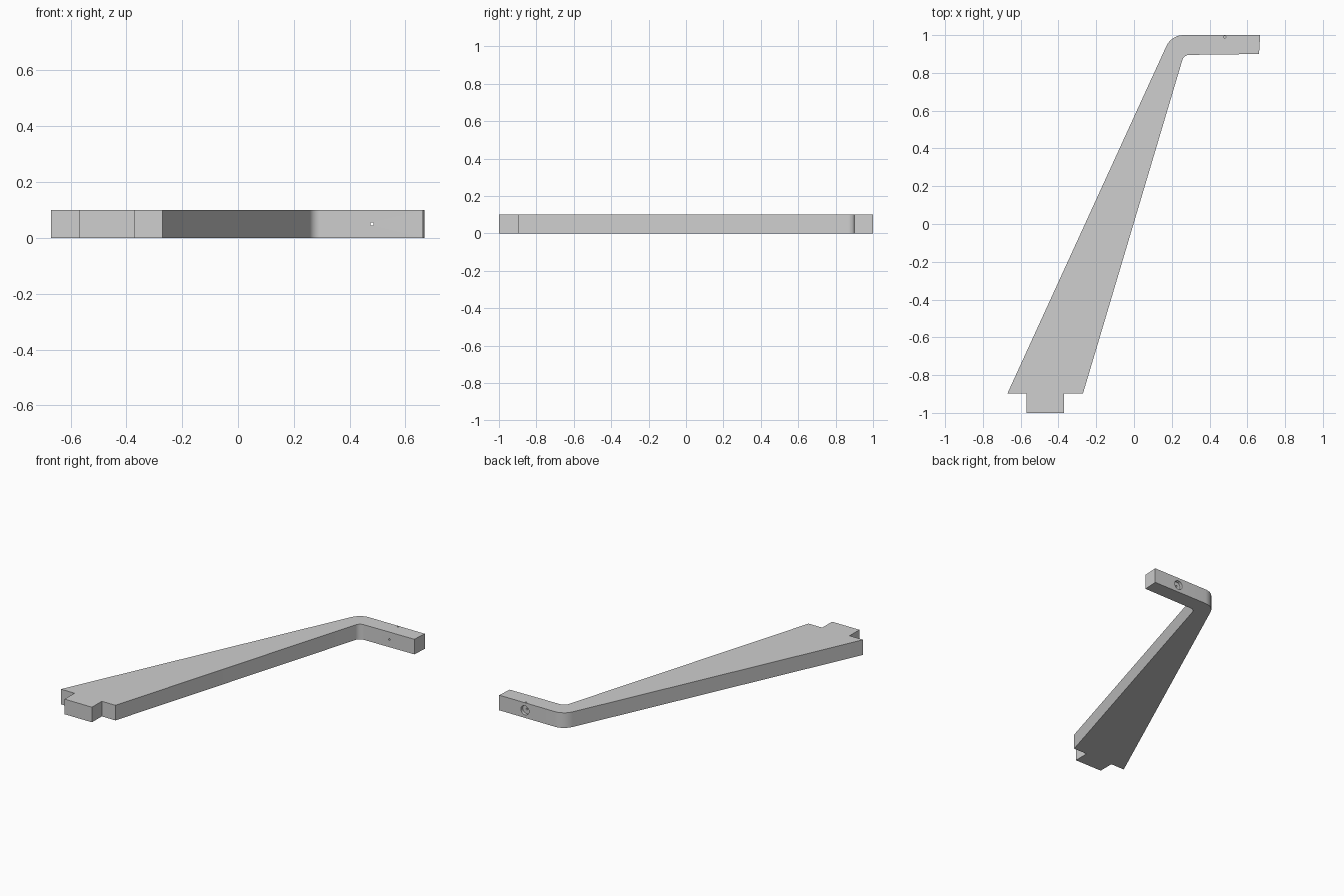
import bpy, bmesh, math
from mathutils import Vector

cube = bpy.data.objects.get("Cube")
if cube:
    bpy.data.objects.remove(cube, do_unlink=True)

THICK = 0.1

grey = bpy.data.materials.new("plain grey")
grey.use_nodes = True
colour = (0.62, 0.62, 0.62, 1)
grey.diffuse_color = colour
grey.node_tree.nodes["Principled BSDF"].inputs["Base Color"].default_value = colour


def fillet(before, corner, after, radius, steps=8):
    """Points of an arc that rounds a corner of the outline."""
    b, c, a = Vector(before), Vector(corner), Vector(after)
    u, v = (b - c).normalized(), (a - c).normalized()
    half = u.angle(v) / 2
    centre = c + (u + v).normalized() * radius / math.sin(half)
    start = c + u * radius / math.tan(half) - centre
    end = c + v * radius / math.tan(half) - centre
    return [centre + start.lerp(end, i / steps).normalized() * radius
            for i in range(steps + 1)]


def make_object(name, bm):
    mesh = bpy.data.meshes.new(name)
    bmesh.ops.recalc_face_normals(bm, faces=bm.faces)
    bm.to_mesh(mesh)
    bm.free()
    mesh.materials.append(grey)
    obj = bpy.data.objects.new(name, mesh)
    bpy.context.collection.objects.link(obj)
    return obj


# Outline of the tapered arm: tab, shoulders and bent end
foot_l, foot_r = (-0.67, -0.897), (-0.27, -0.897)
outer, inner = (0.198, 1.0), (0.264, 0.895)
tip_back, tip_front = (0.668, 1.0), (0.662, 0.9)
outline = [foot_l, (-0.57, -0.897), (-0.57, -1), (-0.37, -1), (-0.37, -0.897), foot_r]
outline += fillet(foot_r, inner, tip_front, 0.04)
outline += [tip_front, tip_back]
outline += fillet(tip_back, outer, foot_l, 0.1)

bm = bmesh.new()
face = bm.faces.new([bm.verts.new((p[0], p[1], 0)) for p in outline])
top = bmesh.ops.extrude_face_region(bm, geom=[face], use_keep_orig=True)["geom"]
bmesh.ops.translate(bm, vec=(0, 0, THICK),
                    verts=[g for g in top if isinstance(g, bmesh.types.BMVert)])
arm = make_object("bent_arm", bm)


def drill(start, end, radius, sides):
    """Cut a round hole between two points."""
    a, b = Vector(start), Vector(end)
    bm = bmesh.new()
    bmesh.ops.create_cone(bm, cap_ends=True, segments=sides, radius1=radius,
                          radius2=radius, depth=(b - a).length)
    turn = (b - a).to_track_quat('Z', 'Y').to_matrix()
    bmesh.ops.rotate(bm, cent=(0, 0, 0), matrix=turn, verts=bm.verts)
    bmesh.ops.translate(bm, vec=(a + b) / 2, verts=bm.verts)
    cutter = make_object("hole_cutter", bm)
    cutter.hide_render = True
    mod = arm.modifiers.new("hole", 'BOOLEAN')
    mod.operation, mod.solver, mod.object = 'DIFFERENCE', 'EXACT', cutter
    bpy.context.view_layer.objects.active = arm
    bpy.ops.object.modifier_apply(modifier=mod.name)
    bpy.data.objects.remove(cutter, do_unlink=True)


# Wide recess in the back, pin hole through the front, pin hole from the top
drill((0.48, 1.05, 0.05), (0.48, 0.98, 0.05), 0.03, 32)
drill((0.48, 1.05, 0.05), (0.48, 0.85, 0.05), 0.006, 16)
drill((0.48, 0.99, 0.15), (0.48, 0.99, 0.05), 0.006, 16)

for o in bpy.context.selected_objects:
    o.select_set(False)
arm.select_set(True)
bpy.context.view_layer.objects.active = arm
bpy.ops.object.shade_smooth_by_angle(angle=math.radians(30))
